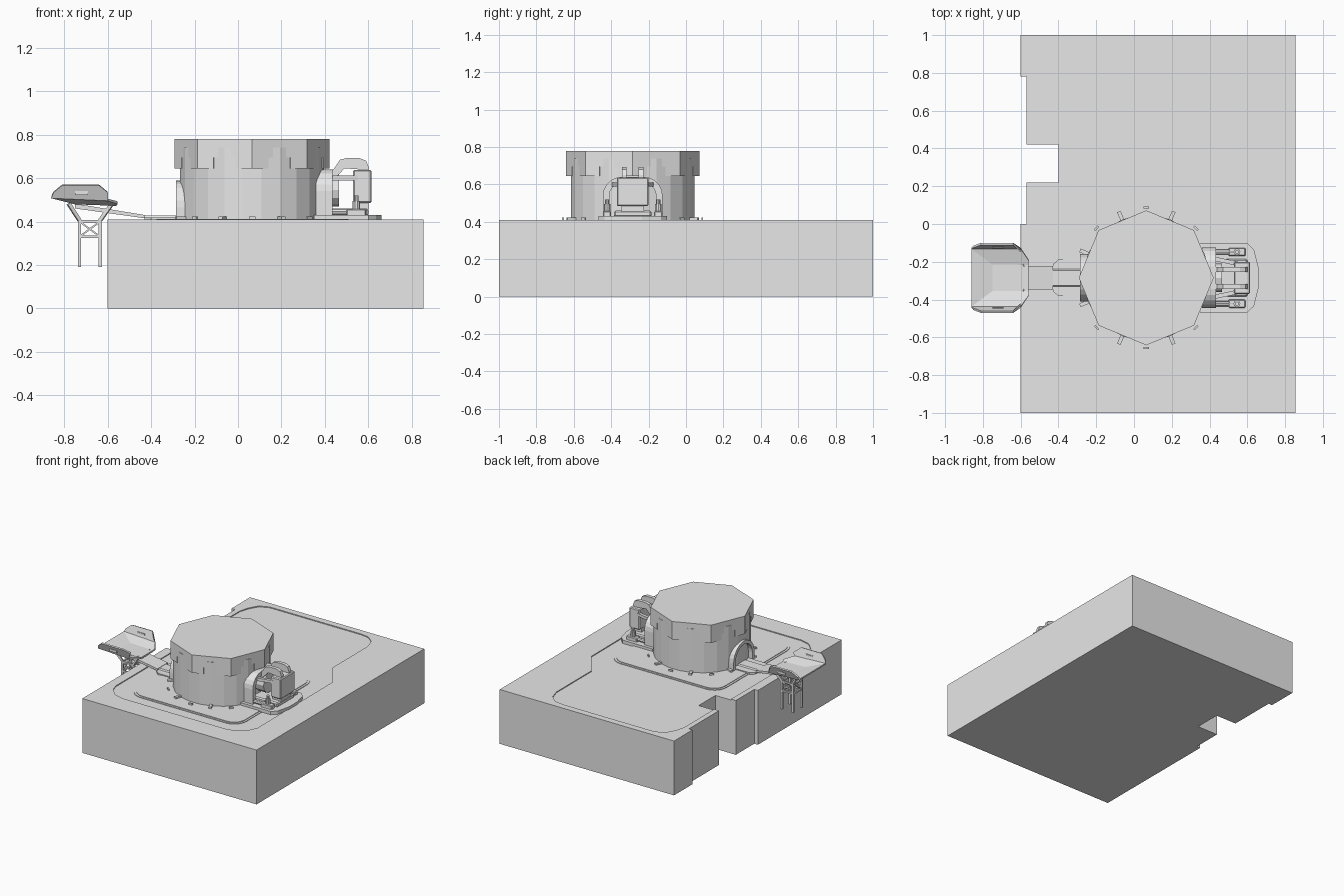
import bpy, bmesh, math
from mathutils import Vector

if "Cube" in bpy.data.objects:
    bpy.data.objects.remove(bpy.data.objects["Cube"])

grey = bpy.data.materials.new("plain_grey")
grey.diffuse_color = (0.8, 0.8, 0.8, 1)
grey.use_nodes = True
grey.node_tree.nodes["Principled BSDF"].inputs["Base Color"].default_value = grey.diffuse_color

CX, CY = 0.065, -0.285   # drum centre


def mesh_object(name, bm):
    bmesh.ops.recalc_face_normals(bm, faces=bm.faces)
    me = bpy.data.meshes.new(name)
    bm.to_mesh(me)
    bm.free()
    me.materials.append(grey)
    ob = bpy.data.objects.new(name, me)
    bpy.context.scene.collection.objects.link(ob)
    return ob


def add_prism(bm, pts, a, b, axis="z"):
    """Extrude a 2D outline from a to b along an axis."""
    place = {"z": lambda u, v, w: (u, v, w),
             "x": lambda u, v, w: (w, u, v),
             "y": lambda u, v, w: (u, w, v)}[axis]
    lo = [bm.verts.new(place(u, v, a)) for u, v in pts]
    hi = [bm.verts.new(place(u, v, b)) for u, v in pts]
    bm.faces.new(lo[::-1])
    bm.faces.new(hi)
    n = len(pts)
    for i in range(n):
        j = (i + 1) % n
        bm.faces.new((lo[i], lo[j], hi[j], hi[i]))


def prism(name, pts, a, b, axis="z"):
    bm = bmesh.new()
    add_prism(bm, pts, a, b, axis)
    return mesh_object(name, bm)


def box(name, x0, x1, y0, y1, z0, z1, bevel=0):
    ob = prism(name, [(x0, y0), (x1, y0), (x1, y1), (x0, y1)], z0, z1)
    if bevel:
        m = ob.modifiers.new("bevel", "BEVEL")
        m.width, m.segments = bevel, 1
    return ob


def bar(name, a, b, w):
    """Square bar between two points."""
    a, b = Vector(a), Vector(b)
    bm = bmesh.new()
    h, l = w / 2, (b - a).length
    add_prism(bm, [(-h, -h), (h, -h), (h, h), (-h, h)], 0, l)
    ob = mesh_object(name, bm)
    ob.location = a
    ob.rotation_euler = (b - a).to_track_quat("Z", "Y").to_euler()
    return ob


def circle(cx, cy, r, n, start=0.0, sweep=math.tau, closed=True):
    k = n if closed else n - 1
    return [(cx + r * math.cos(start + sweep * i / k),
             cy + r * math.sin(start + sweep * i / k)) for i in range(n)]


def rounded_rect(x0, x1, y0, y1, r, n=6):
    q, out = math.pi / 2, []
    for i, (x, y) in enumerate([(x1 - r, y1 - r), (x0 + r, y1 - r),
                                (x0 + r, y0 + r), (x1 - r, y0 + r)]):
        out += circle(x, y, r, n, i * q, q, False)
    return out


# Ground slab with a notched left edge and a shallow sunken yard
slab = prism("ground_slab", [
    (-.6, -1), (.855, -1), (.855, 1), (-.6, 1), (-.6, .78), (-.57, .78),
    (-.57, .42), (-.4, .42), (-.4, .22), (-.57, .22), (-.57, 0), (-.6, 0)], 0, .41)
yard = prism("yard_cutter", [
    (-.53, .78), (-.51, .85), (-.47, .92), (-.4, .95), (.36, .95), (.43, .94),
    (.49, .89), (.515, .81), (.515, .39), (.65, .2), (.655, -.7), (.62, -.78),
    (.56, -.82), (.49, -.84), (-.37, -.84), (-.45, -.82), (-.51, -.76), (-.53, -.7)],
    .403, .5)
yard.hide_render = True
yard.hide_viewport = True
cut = slab.modifiers.new("yard", "BOOLEAN")
cut.object, cut.operation, cut.solver = yard, "DIFFERENCE", "EXACT"

# Low pad under the drum, in two thin steps
prism("pad_lower", rounded_rect(-.39, .525, -.75, .175, .1), .402, .407)
prism("pad_upper", rounded_rect(-.375, .51, -.735, .16, .09), .402, .411)

# Drum wall and octagonal cap with corners that hang lower
prism("drum_wall", circle(CX, CY, .334, 24, math.pi / 24), .405, .74)
octagon = circle(CX, CY, .357, 8)
prism("drum_cap", octagon, .695, .78)
bm = bmesh.new()
for i in range(8):
    v, p, n = (Vector(octagon[j % 8]) for j in (i, i - 1, i + 1))
    c = Vector((CX, CY))
    a, b = v.lerp(p, .3), v.lerp(n, .3)
    add_prism(bm, [a, v, b, b.lerp(c, .3), a.lerp(c, .3)], .645, .696)
mesh_object("cap_corners", bm)

# Anchor cleats around the drum foot
for i in range(16):
    if i in (0, 1, 8, 15):
        continue
    t = i * math.tau / 16
    r, lx, ly = (.355, .05, .02) if i % 2 else (.372, .01, .03)
    ob = box("cleat", -lx / 2, lx / 2, -ly / 2, ly / 2, .405, .423)
    ob.location = (CX + r * math.cos(t), CY + r * math.sin(t), 0)
    ob.rotation_euler.z = t

# Doorway arch on the left
outer = [(CY + .125, .405)] + circle(CY, .465, .125, 13, 0, math.pi, False) + [(CY - .125, .405)]
inner = [(CY - .1, .405)] + circle(CY, .465, .1, 13, math.pi, -math.pi, False) + [(CY + .1, .405)]
prism("door_arch", outer + inner, -.285, -.2, "x")

# Ramp and gangway
prism("ramp", [(-.43, CY - .07), (-.4, CY - .097), (-.25, CY - .097),
               (-.25, CY + .097), (-.4, CY + .097), (-.43, CY + .07)], .405, .418)
prism("ramp_ridge", [(CY - .05, .41), (CY - .04, .428), (CY + .04, .428), (CY + .05, .41)],
      -.43, -.25, "x")
prism("gangway", [(-.43, .415), (-.43, .43), (-.75, .482), (-.75, .46)],
      CY - .062, CY + .062, "y")

# Flared landing dish
bm = bmesh.new()
rows = {}
for s in (1, -1):
    rows[s] = [bm.verts.new((x, CY + s * y, z)) for x, y, z in [
        (-.75, .07, .485), (-.56, .07, .478), (-.86, .155, .512), (-.6, .155, .5),
        (-.81, .18, .568), (-.64, .18, .568), (-.555, .09, .487), (-.85, .165, .535),
        (-.6, .14, .535)]]
    a, b, e, d, t1, t2, f, u1, u2 = rows[s]
    for face in [(a, b, f, d, e), (e, d, u2, t2, t1, u1)]:
        bm.faces.new(face)
p, q = rows[1], rows[-1]
bm.faces.new((p[0], q[0], q[1], p[1]))
bm.faces.new((p[0], p[2], q[2], q[0]))
dish = mesh_object("landing_dish", bm)
m = dish.modifiers.new("thickness", "SOLIDIFY")
m.thickness, m.offset = .012, 0
for s in (1, -1):
    box("dish_latch", -.75, -.69, CY + s * .168 - .01, CY + s * .168 + .01, .522, .54)

# Braced trestle under the dish
xl, xr = -.73, -.635
for s in (1, -1):
    y = CY + s * .05
    for x, xt in ((xl, -.78), (xr, -.58)):
        bar("trestle_leg", (x, y, .19), (x, y, .41), .016)
        bar("trestle_splay", (x, y, .405), (xt, CY + s * .07, .482), .016)
    for z in (.4, .33):
        bar("trestle_rail", (xl, y, z), (xr, y, z), .012)
    bar("trestle_brace", (xl, y, .33), (xr, y, .4), .008)
    bar("trestle_brace", (xl, y, .4), (xr, y, .33), .008)
for x in (xl, xr):
    for z in (.4, .33):
        bar("trestle_cross_rail", (x, CY - .05, z), (x, CY + .05, z), .012)
    bar("trestle_cross_brace", (x, CY - .05, .33), (x, CY + .05, .4), .008)

# Machinery base on the right
prism("machine_base", [(.35, CY - .183), (.6, CY - .183), (.635, CY - .15), (.66, CY - .05),
                       (.66, CY + .05), (.635, CY + .15), (.6, CY + .183),
                       (.35, CY + .183)], .405, .43)
box("machine_sill", .36, .6, CY - .1, CY + .1, .425, .46, .008)

# Rounded arch collar against the drum
outer = [(CY + .16, .42)] + circle(CY + .06, .54, .1, 6, 0, math.pi / 2, False) \
    + circle(CY - .06, .54, .1, 6, math.pi / 2, math.pi / 2, False) + [(CY - .16, .42)]
inner = [(CY - .125, .42)] + circle(CY - .06, .54, .065, 6, math.pi, -math.pi / 2, False) \
    + circle(CY + .06, .54, .065, 6, math.pi / 2, -math.pi / 2, False) + [(CY + .125, .42)]
prism("machine_collar", outer + inner, .36, .435, "x")
prism("port_tube", circle(CY, .545, .075, 12), .38, .465, "x")

# Hanging box, its hooked arms, side posts and pipes
box("hanging_box", .53, .615, CY - .085, CY + .085, .485, .638, .006)
box("box_foot", .53, .6, CY - .06, CY + .06, .455, .49)
hook = [(.4, .63), (.44, .64), (.47, .685), (.5, .692), (.56, .692), (.59, .68), (.602, .65),
        (.602, .62), (.56, .62), (.56, .64), (.49, .645), (.45, .6), (.4, .59)]
for s in (1, -1):
    y = CY + s * .045
    prism("hook_arm", hook, y - .013, y + .013, "y")
    y = CY + s * .137
    prism("side_post", circle(.545, y, .018, 10), .425, .495)
    prism("post_cap", circle(.545, y, .011, 10), .495, .52)
    box("post_block", .5, .59, y - .022, y + .022, .425, .458, .005)
    prism("side_pipe", circle(y, .445, .014, 8), .4, .55, "x")
    bar("box_strut", (.43, CY + s * .1, .6), (.57, CY + s * .07, .6), .022)
